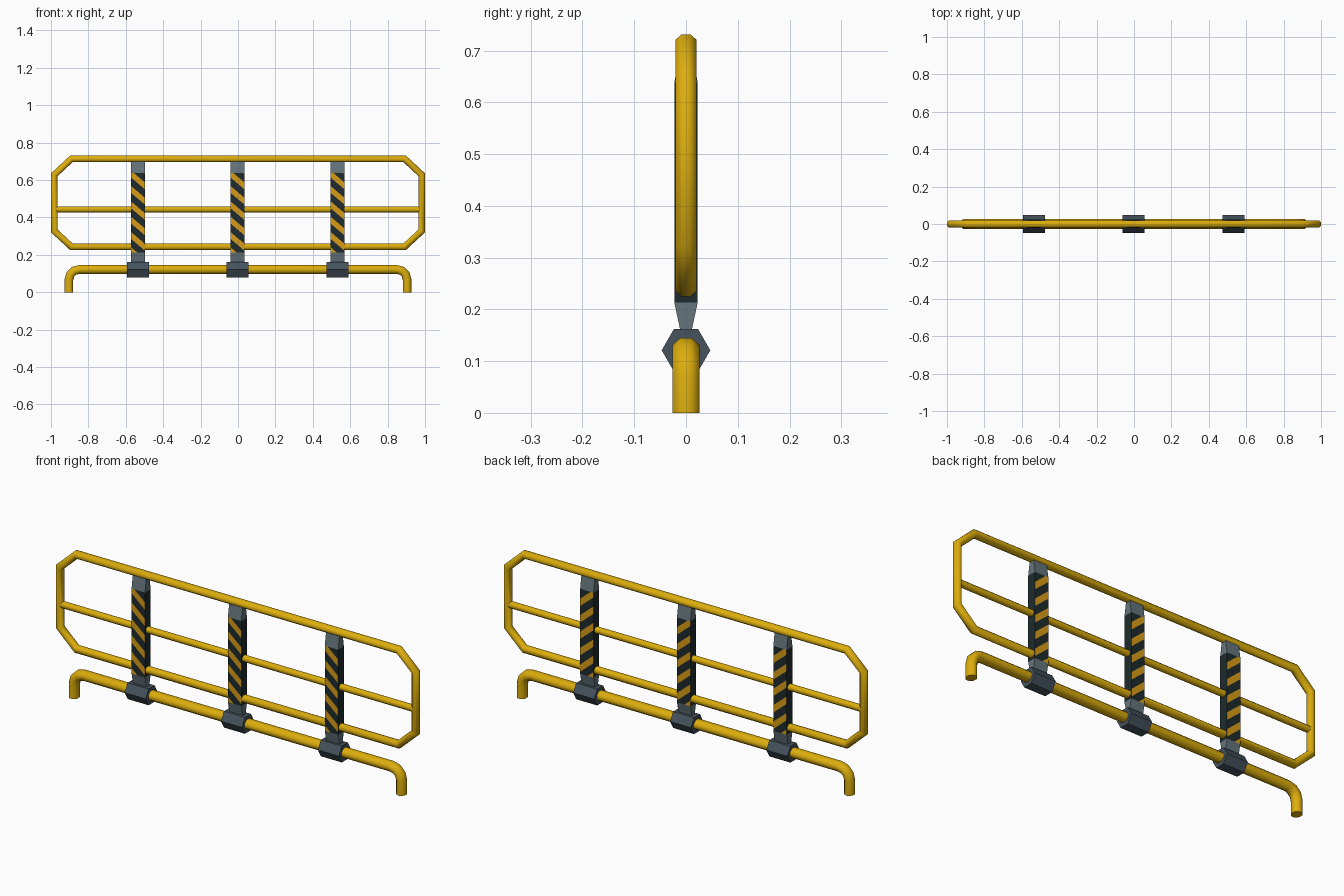
import bpy, bmesh, math
from mathutils import Vector

if "Cube" in bpy.data.objects:
    bpy.data.objects.remove(bpy.data.objects["Cube"])


def material(name, rgb):
    m = bpy.data.materials.new(name)
    m.diffuse_color = (*rgb, 1)
    m.use_nodes = True
    m.node_tree.nodes["Principled BSDF"].inputs["Base Color"].default_value = m.diffuse_color
    return m


YELLOW = material("safety yellow", (0.72, 0.42, 0.004))
ORANGE = material("stripe orange", (0.70, 0.33, 0.008))
BLACK = material("stripe black", (0.013, 0.024, 0.026))
STEEL = material("post steel", (0.13, 0.18, 0.20))
IRON = material("collar iron", (0.06, 0.085, 0.11))


def finish(name, bm, mats, smooth=0):
    bmesh.ops.recalc_face_normals(bm, faces=bm.faces)
    me = bpy.data.meshes.new(name)
    bm.to_mesh(me)
    bm.free()
    for m in mats:
        me.materials.append(m)
    ob = bpy.data.objects.new(name, me)
    bpy.context.collection.objects.link(ob)
    if smooth:
        bpy.context.view_layer.objects.active = ob
        ob.select_set(True)
        bpy.ops.object.shade_smooth_by_angle(angle=math.radians(smooth))
        ob.select_set(False)
    return ob


def tube(name, path, flat_r, depth_r, closed=False):
    """Mitred eight-sided tube along points in the xz plane."""
    bm = bmesh.new()
    pts = [Vector(p) for p in path]
    n = len(pts)
    k = 1 / math.cos(math.pi / 8)
    rings = []
    for i, p in enumerate(pts):
        a = (p - pts[i - 1]).normalized() if closed or i else None
        b = (pts[(i + 1) % n] - p).normalized() if closed or i < n - 1 else None
        a, b = a or b, b or a
        t = (a + b).normalized()
        side = Vector((-t.y, t.x)) / t.dot(a)
        ring = []
        for j in range(8):
            ang = (j + 0.5) * math.pi / 4
            q = p + side * flat_r * k * math.cos(ang)
            ring.append(bm.verts.new((q.x, depth_r * k * math.sin(ang), q.y)))
        rings.append(ring)
    for i in range(n if closed else n - 1):
        r, s = rings[i], rings[(i + 1) % n]
        for j in range(8):
            bm.faces.new((r[j], r[(j + 1) % 8], s[(j + 1) % 8], s[j]))
    if not closed:
        bm.faces.new(rings[0])
        bm.faces.new(rings[-1])
    return finish(name, bm, [YELLOW], 50)


# Outer frame with cut corners, and the middle rail
right = [(0.89, 0.2425), (0.9825, 0.328), (0.9825, 0.628), (0.89, 0.714)]
tube("outer_frame", right + [(-x, z) for x, z in reversed(right)], 0.0175, 0.020, True)
tube("middle_rail", [(-0.98, 0.443), (0.98, 0.443)], 0.0155, 0.0155)

# Base pipe with bent legs
R = 0.055
bend = [(0.904 - R + R * math.cos(a), 0.122 - R + R * math.sin(a))
        for a in (math.radians(30 * i) for i in range(4))]
leg = [(0.904, 0)] + bend
tube("base_pipe", leg + [(-x, z) for x, z in reversed(leg)], 0.023, 0.026)

W, D = 0.037, 0.0225          # post half width and half depth
Z0, Z1 = 0.213, 0.637         # striped zone
PERIOD, PHASE, DUTY, SLOPE = 0.082, 0.018, 0.45, 0.85


def post(name, cx):
    """Tapered flat post whose front and back are cut into slanted stripes."""
    bm = bmesh.new()
    rings = []
    for z, d in ((0.150, 0.009), (Z0, D), (Z1, D), (0.712, 0.011)):
        rings.append([bm.verts.new((x, y, z)) for x, y in
                      ((-W, -d), (W, -d), (W, d), (-W, d))])
    for r, s in zip(rings, rings[1:]):
        for j in range(4):
            bm.faces.new((r[j], r[(j + 1) % 4], s[(j + 1) % 4], s[j]))
    bm.faces.new(rings[0])
    bm.faces.new(rings[-1])
    bmesh.ops.recalc_face_normals(bm, faces=bm.faces)
    # slanted cuts, limited to the striped front and back
    for i in range(-1, 8):
        for off in (0, DUTY):
            faces = [f for f in bm.faces if abs(f.normal.y) > 0.999]
            geom = faces + list({e for f in faces for e in f.edges}) \
                + list({v for f in faces for v in f.verts})
            z = Z1 - PHASE - (i + off) * PERIOD
            bmesh.ops.bisect_plane(bm, geom=geom, plane_co=(0, 0, z),
                                   plane_no=(SLOPE, 0, 1))
    for f in bm.faces:
        c = f.calc_center_median()
        if not Z0 < c.z < Z1:
            f.material_index = 0
        elif abs(f.normal.y) < 0.9:
            f.material_index = 1
        else:
            s = (Z1 - PHASE - c.z - SLOPE * c.x) / PERIOD
            f.material_index = 2 if s % 1 < DUTY else 1
    bmesh.ops.translate(bm, verts=bm.verts, vec=(cx, 0, 0))
    finish(name, bm, [STEEL, BLACK, ORANGE])


def collar(name, cx):
    """Hexagonal sleeve around the base pipe."""
    bm = bmesh.new()
    ends = [[bm.verts.new((cx + dx, 0.047 * math.cos(a), 0.121 + 0.047 * math.sin(a)))
             for a in (i * math.pi / 3 for i in range(6))] for dx in (-0.058, 0.058)]
    for j in range(6):
        k = (j + 1) % 6
        bm.faces.new((ends[0][j], ends[0][k], ends[1][k], ends[1][j]))
    for e in ends:
        bm.faces.new(e)
    finish(name, bm, [IRON])


# Three striped posts on their collars
for label, x in (("left", -0.535), ("middle", -0.003), ("right", 0.532)):
    post(label + "_post", x)
    collar(label + "_collar", x)
